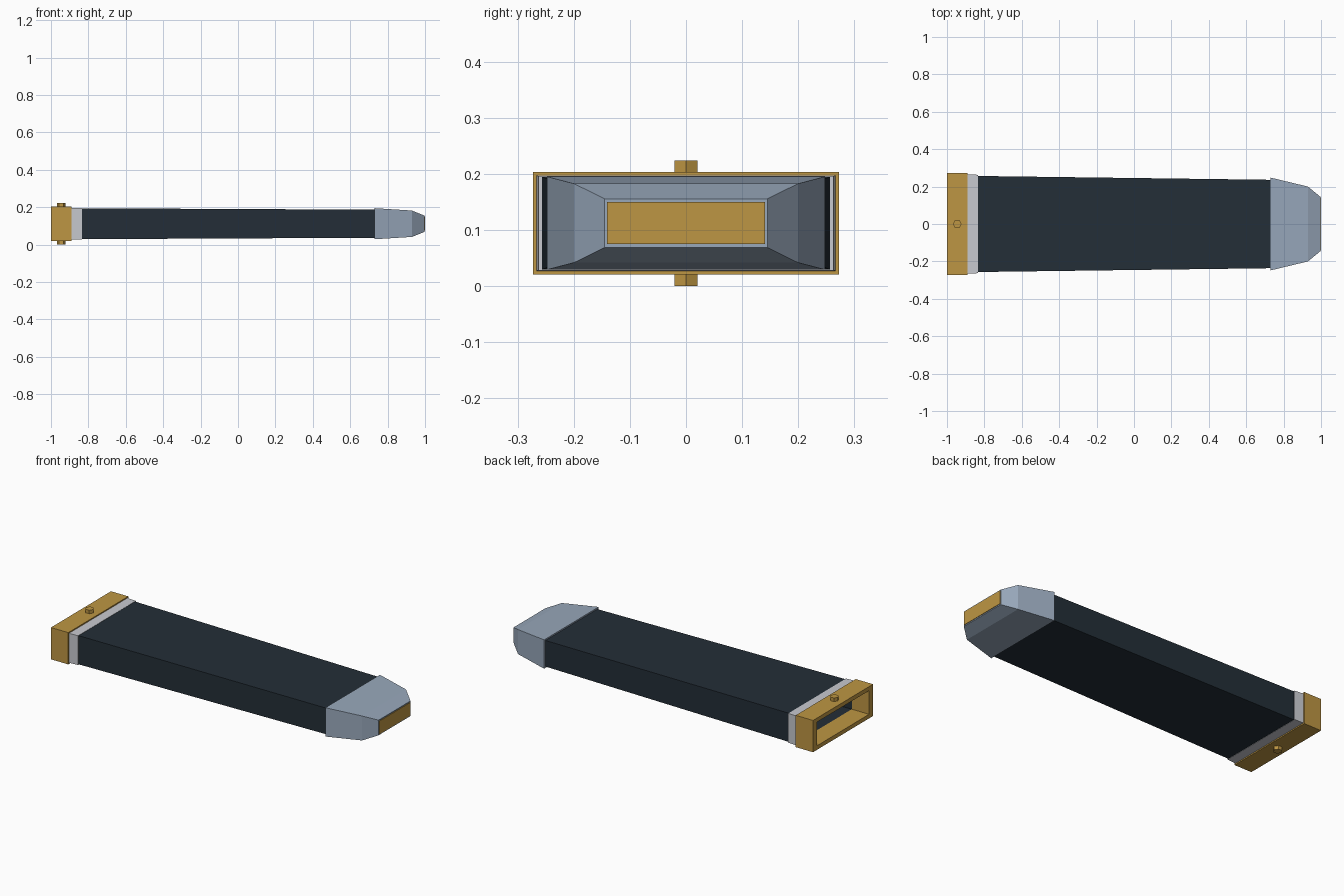
import bpy, bmesh, math

if "Cube" in bpy.data.objects:
    bpy.data.objects.remove(bpy.data.objects["Cube"])

ZC = 0.112  # height of the centre line


def material(name, srgb):
    m = bpy.data.materials.new(name)
    m.diffuse_color = [((c / 255 + 0.055) / 1.055) ** 2.4 for c in srgb] + [1]
    m.use_nodes = True
    m.node_tree.nodes["Principled BSDF"].inputs["Base Color"].default_value = m.diffuse_color
    return m


GOLD = material("aged brass", (190, 150, 67))
SILVER = material("pale silver", (200, 202, 208))
DARK = material("dark leather", (35, 46, 55))
STEEL = material("blue steel", (152, 168, 187))


def loft(name, mat, sections, closed_ring=False, caps=(True, True)):
    """Skin rectangular sections (x, half width, half height) along x."""
    bm = bmesh.new()
    rings = [[bm.verts.new((x, sy * w, ZC + sz * h))
              for sy, sz in ((-1, -1), (1, -1), (1, 1), (-1, 1))]
             for x, w, h in sections]
    pairs = list(zip(rings, rings[1:]))
    if closed_ring:
        pairs.append((rings[-1], rings[0]))
    for a, b in pairs:
        for i in range(4):
            j = (i + 1) % 4
            bm.faces.new((a[i], a[j], b[j], b[i]))
    if not closed_ring:
        if caps[0]:
            bm.faces.new(rings[0])
        if caps[1]:
            bm.faces.new(rings[-1])
    bmesh.ops.recalc_face_normals(bm, faces=bm.faces)
    me = bpy.data.meshes.new(name)
    bm.to_mesh(me)
    bm.free()
    me.materials.append(mat)
    ob = bpy.data.objects.new(name, me)
    bpy.context.collection.objects.link(ob)
    return ob


# Open throat collar, a rectangular frame
loft("throat_collar", GOLD, [(-1, 0.273, 0.0915), (-0.89, 0.273, 0.0915),
                             (-0.89, 0.237, 0.068), (-1, 0.237, 0.068)], True)

# Silver band behind the collar
loft("silver_band", SILVER, [(-0.89, 0.266, 0.085), (-0.835, 0.263, 0.084),
                             (-0.835, 0.24, 0.07), (-0.89, 0.24, 0.07)], True)

# Hollow tapering sheath body: outside, tip end, inside
loft("sheath_body", DARK, [(-0.93, 0.258, 0.083), (0.75, 0.236, 0.075),
                           (0.72, 0.215, 0.06), (-0.93, 0.238, 0.069)],
     True)

# Faceted metal tip and its end plate
loft("sheath_tip", STEEL, [(0.73, 0.248, 0.083), (0.93, 0.2, 0.0705),
                           (0.997, 0.145, 0.0435)])
loft("tip_plate", GOLD, [(0.992, 0.141, 0.0375), (1.0, 0.141, 0.0375)])

# Hexagonal studs above and below the collar
for name, z in (("top_stud", 0.2075), ("bottom_stud", 0.0165)):
    bpy.ops.mesh.primitive_cylinder_add(vertices=6, radius=0.0235, depth=0.033,
                                        location=(-0.945, 0, z),
                                        rotation=(0, 0, math.pi / 6))
    ob = bpy.context.object
    ob.name = name
    ob.rotation_euler = (0, 0, math.pi / 2)
    ob.data.materials.append(GOLD)
